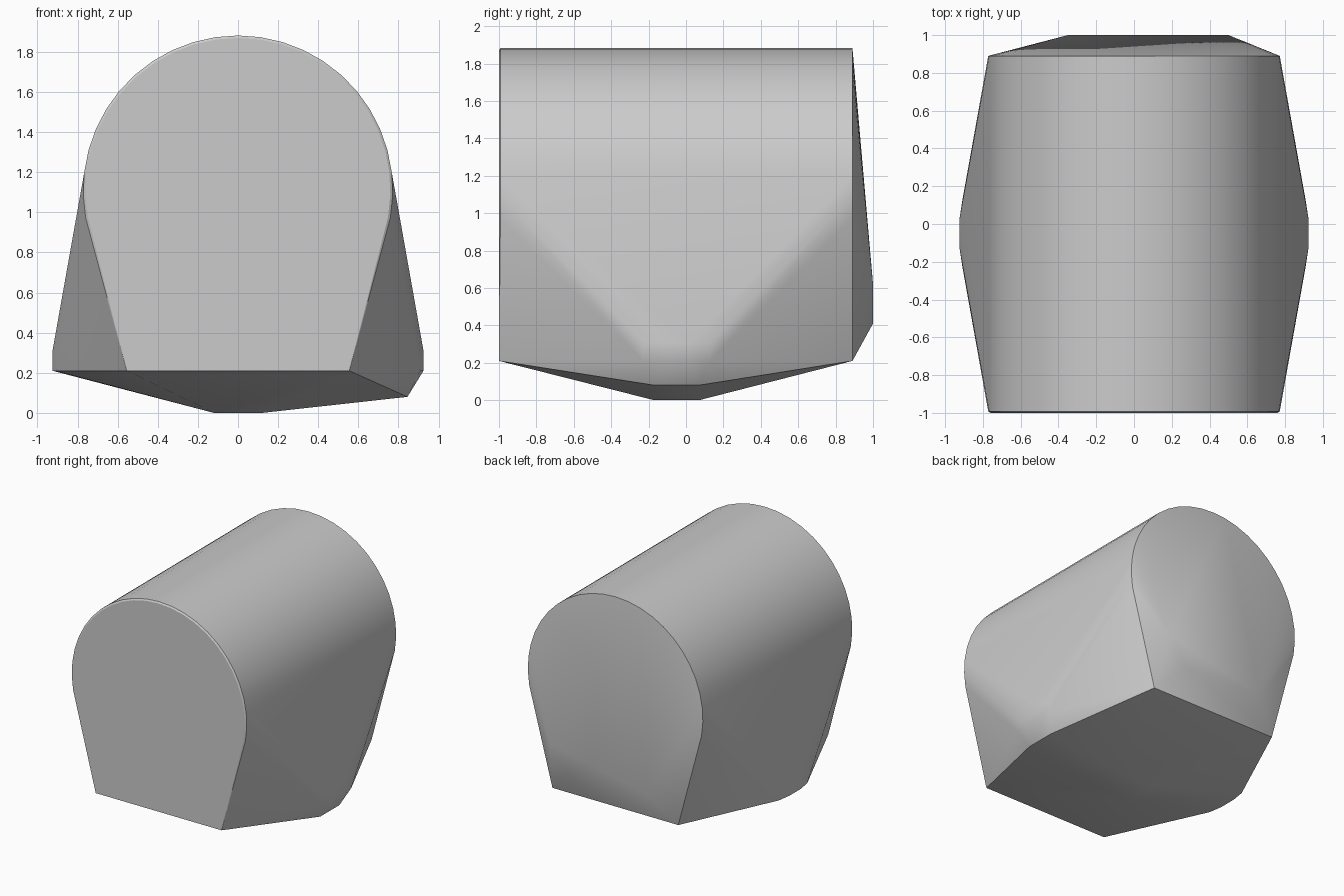
import bpy, bmesh, math

cube = bpy.data.objects.get("Cube")
if cube:
    bpy.data.objects.remove(cube)

grey = bpy.data.materials.new("plain grey")
grey.use_nodes = True
colour = (0.6, 0.6, 0.6, 1)
grey.diffuse_color = colour
grey.node_tree.nodes["Principled BSDF"].inputs["Base Color"].default_value = colour


def arch(y, radius, steps=24, spread=100, centre=1.11):
    """Round top of an end wall, carried slightly past the half circle."""
    angles = [math.radians(spread * (2 * i / steps - 1)) for i in range(steps + 1)]
    return [(radius * math.sin(a), y, centre + radius * math.cos(a)) for a in angles]


# End walls: chamfered front, plain back, both with a flat foot
points = arch(-1, 0.76) + arch(-0.992, 0.772) + arch(0.89, 0.772)
for side in (-1, 1):
    points += [(side * 0.555, y, 0.21) for y in (-1, 0.89)]
    # Bulging flanks, rounded in plan
    for z in (0.21, 0.31):
        points += [(side * 0.925, y, z) for y in (-0.12, 0.02)]
        points += [(side * 0.908, y, z) for y in (-0.23, 0.13)]
    # Flat keel
    points += [(side * 0.12, y, 0) for y in (-0.17, 0.07)]

# Lower lip of the left flank
points += [(0.845, y, 0.08) for y in (-0.17, 0.07)]
# Uneven bump low on the back wall
points += [(0.5, 1, 0.62), (0.35, 1, 0.41), (-0.35, 1, 0.44)]

# Wrap everything in one convex shell
bm = bmesh.new()
for p in points:
    bm.verts.new(p)
hull = bmesh.ops.convex_hull(bm, input=bm.verts)
loose = {v for v in hull["geom_interior"] + hull["geom_unused"]
         if isinstance(v, bmesh.types.BMVert) and v.is_valid}
bmesh.ops.delete(bm, geom=list(loose), context="VERTS")
bmesh.ops.dissolve_limit(bm, angle_limit=math.radians(0.5),
                         verts=bm.verts, edges=bm.edges)
bmesh.ops.recalc_face_normals(bm, faces=bm.faces)

mesh = bpy.data.meshes.new("arched_shell")
bm.to_mesh(mesh)
bm.free()
mesh.materials.append(grey)
shell = bpy.data.objects.new("arched_shell", mesh)
bpy.context.collection.objects.link(shell)

bpy.ops.object.select_all(action="DESELECT")
shell.select_set(True)
bpy.context.view_layer.objects.active = shell
bpy.ops.object.shade_smooth_by_angle(angle=math.radians(30))
